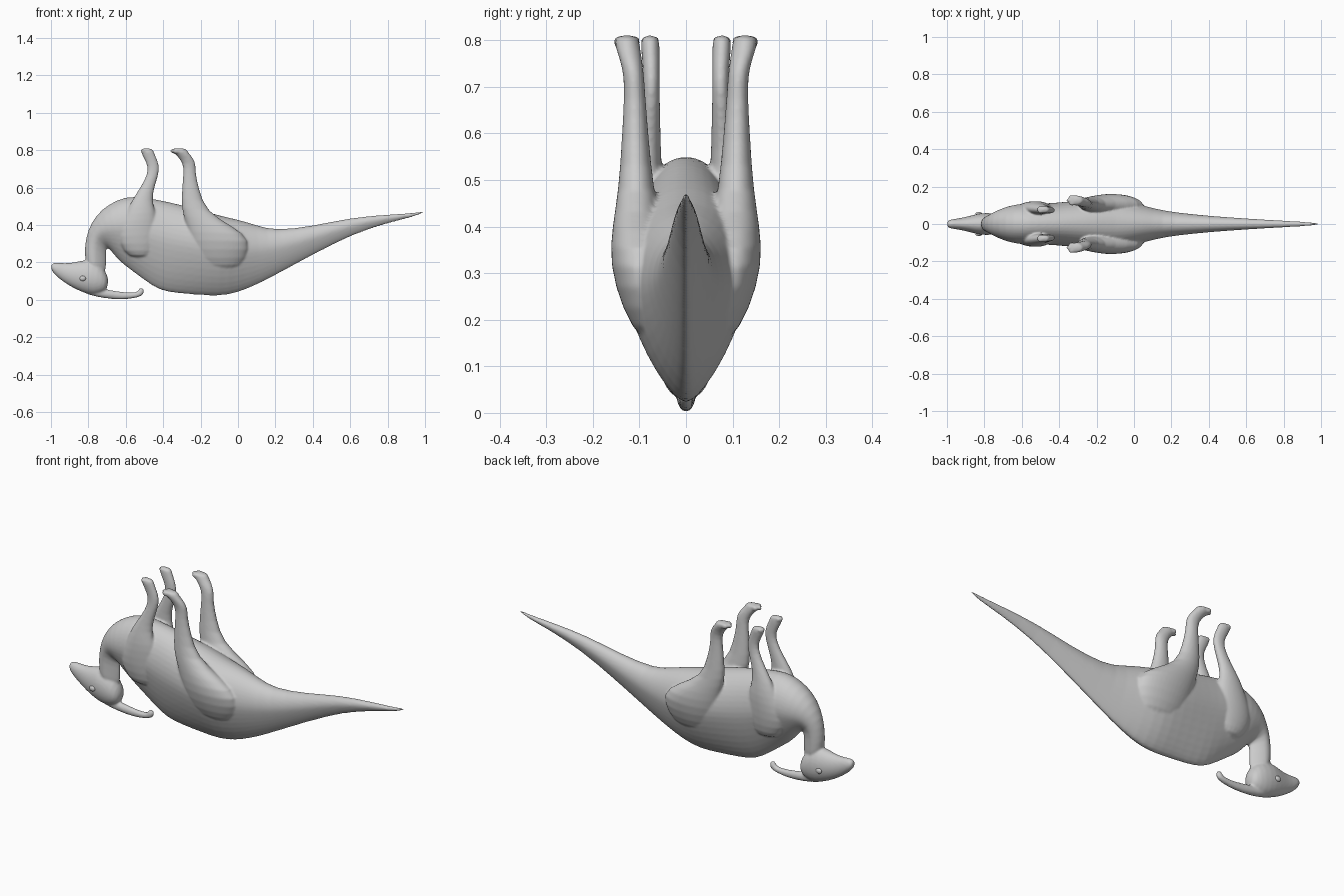
import bpy, bmesh, math
from mathutils import Vector

SIDES = 20


def loft(name, stations, mid=0.5, sharp=2.0, side=1):
    """Skin rings; each station = (ax, az, bx, bz, half width, y centre)."""
    bm = bmesh.new()
    rings = []
    for st in stations:
        ax, az, bx, bz, w = st[:5]
        yc = st[5] if len(st) > 5 else 0.0
        a, b = Vector((ax, 0, az)), Vector((bx, 0, bz))
        m = b.lerp(a, mid)
        ring = []
        for i in range(SIDES):
            t = 2 * math.pi * i / SIDES
            c, s = math.cos(t), math.sin(t)
            n = 2.0 if s > 0 else sharp
            y = math.copysign(abs(c) ** (2 / n), c) * w
            h = abs(s) ** (2 / n)
            p = m + ((a - m) if s > 0 else (b - m)) * h
            ring.append(bm.verts.new((p.x, side * (yc + y), p.z)))
        rings.append(ring)
    for r, q in zip(rings, rings[1:]):
        for i in range(SIDES):
            j = (i + 1) % SIDES
            bm.faces.new((r[i], r[j], q[j], q[i]))
    bm.faces.new(rings[0])
    bm.faces.new(rings[-1])
    bmesh.ops.recalc_face_normals(bm, faces=bm.faces)
    return finish(name, bm)


def ball(name, loc, size):
    bm = bmesh.new()
    bmesh.ops.create_uvsphere(bm, u_segments=14, v_segments=8, radius=1)
    bmesh.ops.scale(bm, vec=size, verts=bm.verts)
    bmesh.ops.translate(bm, vec=loc, verts=bm.verts)
    return finish(name, bm)


def finish(name, bm):
    me = bpy.data.meshes.new(name)
    bm.to_mesh(me)
    bm.free()
    ob = bpy.data.objects.new(name, me)
    bpy.context.collection.objects.link(ob)
    return ob


# Tail, torso and neck in one sweep (belly faces up)
parts = [loft("animal_body", [
    (1.0, .477, .995, .468, .004), (.94, .464, .945, .443, .010),
    (.80, .456, .81, .413, .018), (.60, .44, .62, .352, .029),
    (.40, .395, .43, .255, .043), (.20, .37, .26, .162, .062),
    (.10, .40, .13, .09, .082), (0, .432, 0, .032, .115),
    (-.10, .452, -.10, .014, .14), (-.20, .485, -.20, .020, .138),
    (-.32, .513, -.32, .028, .125), (-.42, .537, -.42, .042, .115),
    (-.52, .552, -.50, .10, .11), (-.60, .555, -.58, .16, .112),
    (-.69, .515, -.63, .20, .10), (-.76, .455, -.67, .25, .076),
    (-.805, .37, -.70, .288, .052), (-.82, .29, -.705, .25, .045),
    (-.82, .22, -.70, .17, .045), (-.80, .15, -.72, .11, .04)],
    mid=.6, sharp=1.4)]

# Head
parts.append(loft("head", [
    (-1.0, .188, -1.0, .163, .013), (-.985, .203, -.985, .138, .025),
    (-.93, .195, -.945, .103, .029), (-.87, .20, -.89, .067, .043),
    (-.81, .22, -.83, .038, .060), (-.74, .20, -.77, .02, .060),
    (-.70, .14, -.715, .04, .045), (-.692, .10, -.70, .06, .016)]))

# Backswept head crest
parts.append(loft("crest", [
    (-.86, .10, -.87, .058, .02), (-.78, .07, -.79, .022, .025),
    (-.70, .055, -.71, .007, .020), (-.61, .04, -.62, -.001, .016),
    (-.54, .038, -.53, .011, .015), (-.532, .055, -.499, .03, .015),
    (-.525, .067, -.503, .062, .008)]))

for s in (1, -1):
    # Hind leg, from thigh to sole
    parts.append(loft("hind_leg", [
        (-.17, .15, .0, .15, .035, .06), (-.23, .22, .05, .22, .060, .077),
        (-.26, .32, .07, .32, .068, .098), (-.28, .41, -.02, .39, .053, .106),
        (-.305, .49, -.17, .47, .038, .107), (-.30, .59, -.208, .59, .029, .109),
        (-.292, .68, -.228, .68, .023, .110), (-.293, .73, -.224, .73, .022, .112),
        (-.33, .775, -.245, .765, .025, .121), (-.355, .795, -.268, .79, .028, .127),
        (-.35, .812, -.275, .812, .024, .127)], side=s))
    # Fore leg, from shoulder to sole
    parts.append(loft("fore_leg", [
        (-.58, .22, -.46, .22, .03, .06), (-.64, .30, -.43, .30, .045, .07),
        (-.64, .38, -.43, .40, .045, .078), (-.60, .46, -.44, .47, .039, .084),
        (-.57, .53, -.46, .53, .030, .083), (-.522, .60, -.448, .60, .024, .078),
        (-.485, .67, -.424, .67, .019, .075), (-.482, .715, -.42, .715, .018, .074),
        (-.505, .76, -.434, .755, .019, .075), (-.52, .79, -.448, .785, .021, .077),
        (-.515, .812, -.455, .812, .018, .077)], side=s))
    # Toes
    for k in (-1, 0, 1):
        parts.append(ball("hind_toe", (-.342 + .012 * abs(k), s * (.127 + .018 * k), .796),
                          (.021, .011, .014)))
        parts.append(ball("fore_toe", (-.508 + .008 * abs(k), s * (.077 + .012 * k), .797),
                          (.015, .008, .013)))
    # Eye
    eye = ball("eye", (-.83, s * .055, .115), (.017, .009, .014))
    eye.data.shade_smooth()

# Fuse everything into one smooth skin
bpy.ops.object.select_all(action='DESELECT')
for p in parts:
    p.select_set(True)
body = parts[0]
bpy.context.view_layer.objects.active = body
bpy.ops.object.join()
sub = body.modifiers.new("round", 'SUBSURF')
sub.levels = sub.render_levels = 1
rem = body.modifiers.new("fuse", 'REMESH')
rem.mode = 'VOXEL'
rem.voxel_size = .006
rem.use_smooth_shade = True
smo = body.modifiers.new("soften", 'SMOOTH')
smo.factor = .5
smo.iterations = 5
